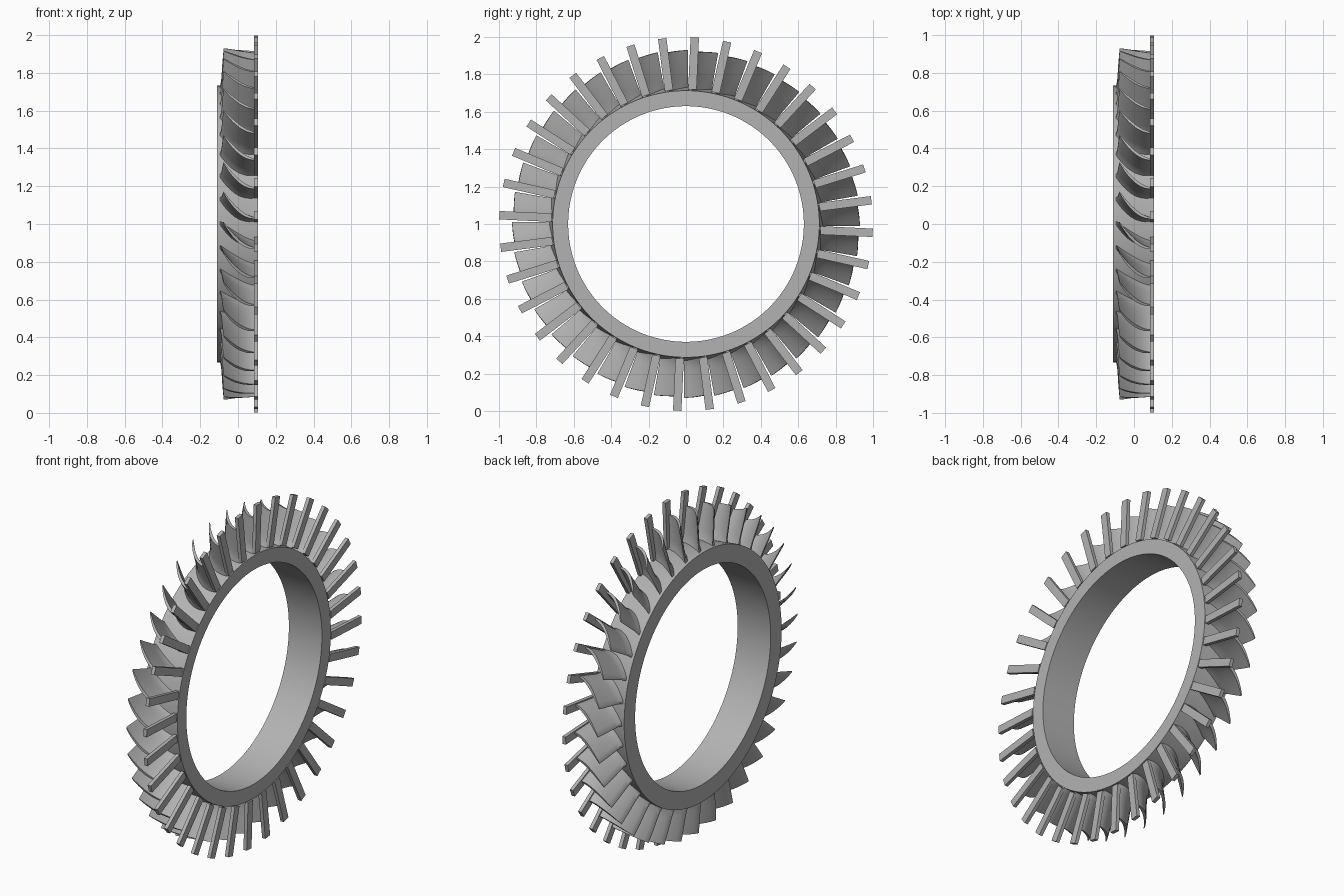
import bpy, bmesh
from math import sin, cos, pi, radians

cube = bpy.data.objects.get("Cube")
if cube:
    bpy.data.objects.remove(cube)

metal = bpy.data.materials.new("grey_metal")
metal.use_nodes = True
metal.diffuse_color = (0.45, 0.45, 0.45, 1)
metal.node_tree.nodes["Principled BSDF"].inputs["Base Color"].default_value = (0.45, 0.45, 0.45, 1)

COUNT = 36


def polar(x, r, angle):
    """Point at radius r around the x axis; angle runs from +z towards +y."""
    return (x, r * sin(angle), 1 + r * cos(angle))


def loft(bm, loops, closed=False):
    """Bridge matching point loops, capping the two ends unless closed."""
    rows = [[bm.verts.new(p) for p in loop] for loop in loops]
    pairs = list(zip(rows, rows[1:]))
    if closed:
        pairs.append((rows[-1], rows[0]))
    for a, b in pairs:
        for i in range(len(a)):
            j = (i + 1) % len(a)
            bm.faces.new((a[i], a[j], b[j], b[i]))
    if not closed:
        bm.faces.new(rows[0])
        bm.faces.new(rows[-1])


def finish(bm, name):
    bmesh.ops.recalc_face_normals(bm, faces=bm.faces)
    mesh = bpy.data.meshes.new(name)
    bm.to_mesh(mesh)
    bm.free()
    mesh.materials.append(metal)
    obj = bpy.data.objects.new(name, mesh)
    bpy.context.collection.objects.link(obj)
    bpy.ops.object.select_all(action="DESELECT")
    obj.select_set(True)
    bpy.context.view_layer.objects.active = obj
    bpy.ops.object.shade_smooth_by_angle(angle=radians(35))


# Hub ring: turned profile of (x, radius)
profile = [(-0.11, 0.63), (-0.11, 0.732), (-0.09, 0.732), (0, 0.722), (0.105, 0.713), (0.105, 0.63)]
bm = bmesh.new()
loft(bm, [[polar(x, r, 2 * pi * i / 144) for x, r in profile] for i in range(144)], closed=True)
finish(bm, "hub_ring")


# Curved blades: crescent sections stacked outwards, thickened at the root as a fillet
def blade_section(radius, lead_x, thick, lead_angle, tip_drop):
    steps = 12
    upper, lower = [], []
    for i in range(steps + 1):
        u = i / steps
        x = lead_x + (0.09 - lead_x) * u
        angle = lead_angle - radians(8.4) * (1 - (1 - u) ** 1.9)
        half = thick * (0.4 + 0.6 * sin(pi * u ** 0.8)) / 2 / radius
        r = radius - tip_drop * u
        upper.append(polar(x, r, angle + half))
        lower.append(polar(x, r, angle - half))
    return upper + lower[::-1]


# Each row: radius, leading x, thickness, drop of the tip along the blade
stations = [(0.70, -0.098, 0.065, 0), (0.735, -0.094, 0.045, 0.01),
            (0.755, -0.09, 0.03, 0.01), (0.785, -0.087, 0.025, 0.01),
            (0.85, -0.083, 0.023, 0.01), (0.93, -0.076, 0.021, 0.015)]
bm = bmesh.new()
for k in range(COUNT):
    lead = radians(0.4) + 2 * pi * k / COUNT
    loft(bm, [blade_section(r, x, t, lead, d) for r, x, t, d in stations])
finish(bm, "curved_blades")

# Flat radial bars along one side of the ring
bm = bmesh.new()
for k in range(COUNT):
    a = radians(2.7) + 2 * pi * k / COUNT
    loops = []
    for r in (0.72, 0.999):
        loops.append([(x, r * sin(a) + w * cos(a), 1 + r * cos(a) - w * sin(a))
                      for x, w in ((0.084, -0.0225), (0.105, -0.0225), (0.105, 0.0225), (0.084, 0.0225))])
    loft(bm, loops)
finish(bm, "radial_bars")
